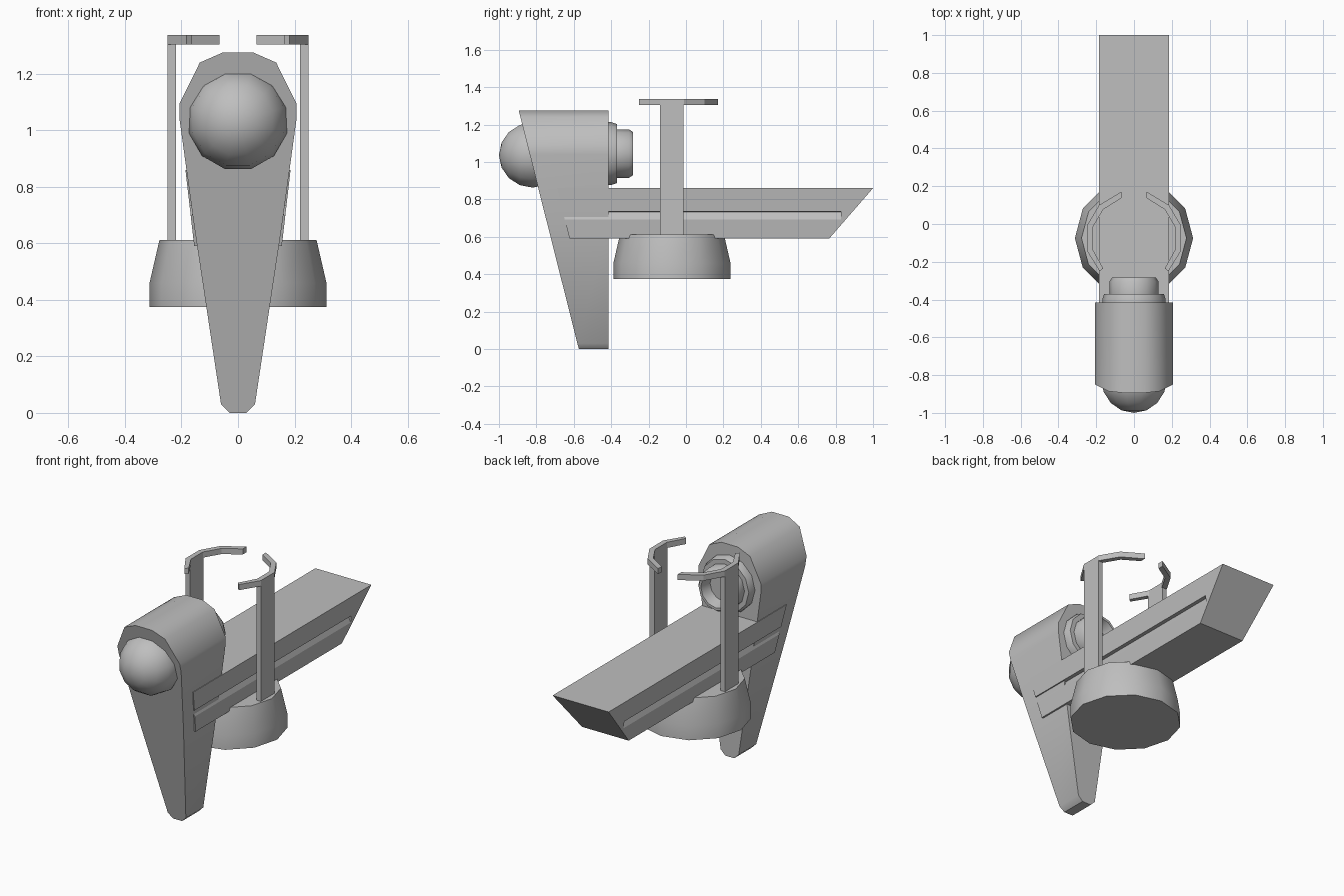
import bpy, bmesh, math
from mathutils import Matrix

cube = bpy.data.objects.get("Cube")
if cube:
    bpy.data.objects.remove(cube, do_unlink=True)

grey = bpy.data.materials.new("hull_grey")
grey.use_nodes = True
COLOUR = (0.52, 0.52, 0.52, 1)
grey.diffuse_color = COLOUR
grey.node_tree.nodes["Principled BSDF"].inputs["Base Color"].default_value = COLOUR


def finish(name, bm, smooth=0.75):
    bmesh.ops.recalc_face_normals(bm, faces=bm.faces)
    mesh = bpy.data.meshes.new(name)
    bm.to_mesh(mesh)
    bm.free()
    mesh.materials.append(grey)
    ob = bpy.data.objects.new(name, mesh)
    bpy.context.collection.objects.link(ob)
    bpy.ops.object.select_all(action='DESELECT')
    ob.select_set(True)
    bpy.context.view_layer.objects.active = ob
    if smooth:
        bpy.ops.object.shade_smooth_by_angle(angle=smooth)
    return ob


def prism(name, profile, start, end, smooth=0.75):
    """Join two copies of a profile, each placed in space by a function."""
    bm = bmesh.new()
    a = [bm.verts.new(start(*p)) for p in profile]
    b = [bm.verts.new(end(*p)) for p in profile]
    n = len(profile)
    bm.faces.new(a)
    bm.faces.new(b)
    for i in range(n):
        j = (i + 1) % n
        bm.faces.new((a[i], a[j], b[j], b[i]))
    return finish(name, bm, smooth)


def lathe(name, profile, matrix, sides=12):
    """Turn (radius, height) points around the local z axis, capping both ends."""
    bm = bmesh.new()
    rings = []
    for r, h in profile:
        angles = [2 * math.pi * k / sides for k in range(sides)]
        rings.append([bm.verts.new((r * math.cos(t), r * math.sin(t), h)) for t in angles])
    for lo, hi in zip(rings, rings[1:]):
        for i in range(sides):
            j = (i + 1) % sides
            bm.faces.new((lo[i], lo[j], hi[j], hi[i]))
    bm.faces.new(rings[0])
    bm.faces.new(rings[-1])
    bm.transform(matrix)
    return finish(name, bm)


def mirror(ob):
    ob.modifiers.new("Mirror", 'MIRROR')


# Tapering fin with the rounded engine housing at its head
half = [(0.03, 0), (0.06, 0.03), (0.155, 0.66), (0.207, 1.04),
        (0.207, 1.095), (0.135, 1.24), (0.055, 1.275)]
outline = half + [(-x, z) for x, z in reversed(half)]
prism("fin_housing", outline,
      lambda x, z: (x, -0.573 - 0.252 * z, z),
      lambda x, z: (x, -0.415, z))

# Long beam with a raked tail
section = [(0.155, 0.59), (0.186, 0.86), (-0.186, 0.86), (-0.155, 0.59)]
beam = prism("beam", section,
             lambda x, z: (x, -0.69 + 0.25 * (0.86 - z), z),
             lambda x, z: (x, 1.0 - 0.87 * (0.86 - z), z), smooth=0)

# Side grooves cut into the beam
for side in (1, -1):
    cutter = prism("groove_cutter", [(0.21, 0.738), (0.15, 0.733), (0.168, 0.69), (0.21, 0.69)],
                   lambda x, z: (side * x, -0.72, z),
                   lambda x, z: (side * x, 0.83, z), smooth=0)
    cutter.hide_render = True
    cut = beam.modifiers.new("Groove", 'BOOLEAN')
    cut.operation = 'DIFFERENCE'
    cut.solver = 'EXACT'
    cut.object = cutter
    bpy.context.view_layer.objects.active = beam
    bpy.ops.object.modifier_apply(modifier=cut.name)
    bpy.data.objects.remove(cutter, do_unlink=True)

# Domed nose
bm = bmesh.new()
bmesh.ops.create_uvsphere(
    bm, u_segments=12, v_segments=8, radius=0.18,
    matrix=Matrix.Translation((0, -0.82, 1.037)) @ Matrix.Rotation(math.pi / 2, 4, 'X')
    @ Matrix.Rotation(math.pi / 12, 4, 'Z'))
finish("nose_dome", bm)

# Stepped rear nozzle with a recessed mouth
to_rear = Matrix.Translation((0, -0.45, 1.045)) @ Matrix.Rotation(-math.pi / 2, 4, 'X')
lathe("rear_nozzle", [(0.168, 0), (0.168, 0.05), (0.158, 0.08), (0.13, 0.08), (0.13, 0.145),
                      (0.115, 0.167), (0.1, 0.167), (0.085, 0.1)], to_rear)

# Round base below the beam
lathe("base_drum", [(0.313, 0.375), (0.313, 0.46), (0.278, 0.612)],
      Matrix.Translation((0, -0.075, 0)))

# Upright struts
strut = prism("struts", [(0.22, -0.14), (0.25, -0.14), (0.25, -0.013), (0.22, -0.013)],
              lambda x, y: (x, y, 0.58), lambda x, y: (x, y, 1.31), smooth=0)
mirror(strut)

# Curved claws on top of the struts
outer = [(0.065, 0.172), (0.185, 0.1), (0.25, -0.01), (0.25, -0.14), (0.182, -0.25)]
inner = [(0.163, -0.235), (0.22, -0.132), (0.22, -0.02), (0.163, 0.077), (0.065, 0.138)]
claw = prism("claws", outer + inner,
             lambda x, y: (x, y, 1.304), lambda x, y: (x, y, 1.338), smooth=0)
mirror(claw)
